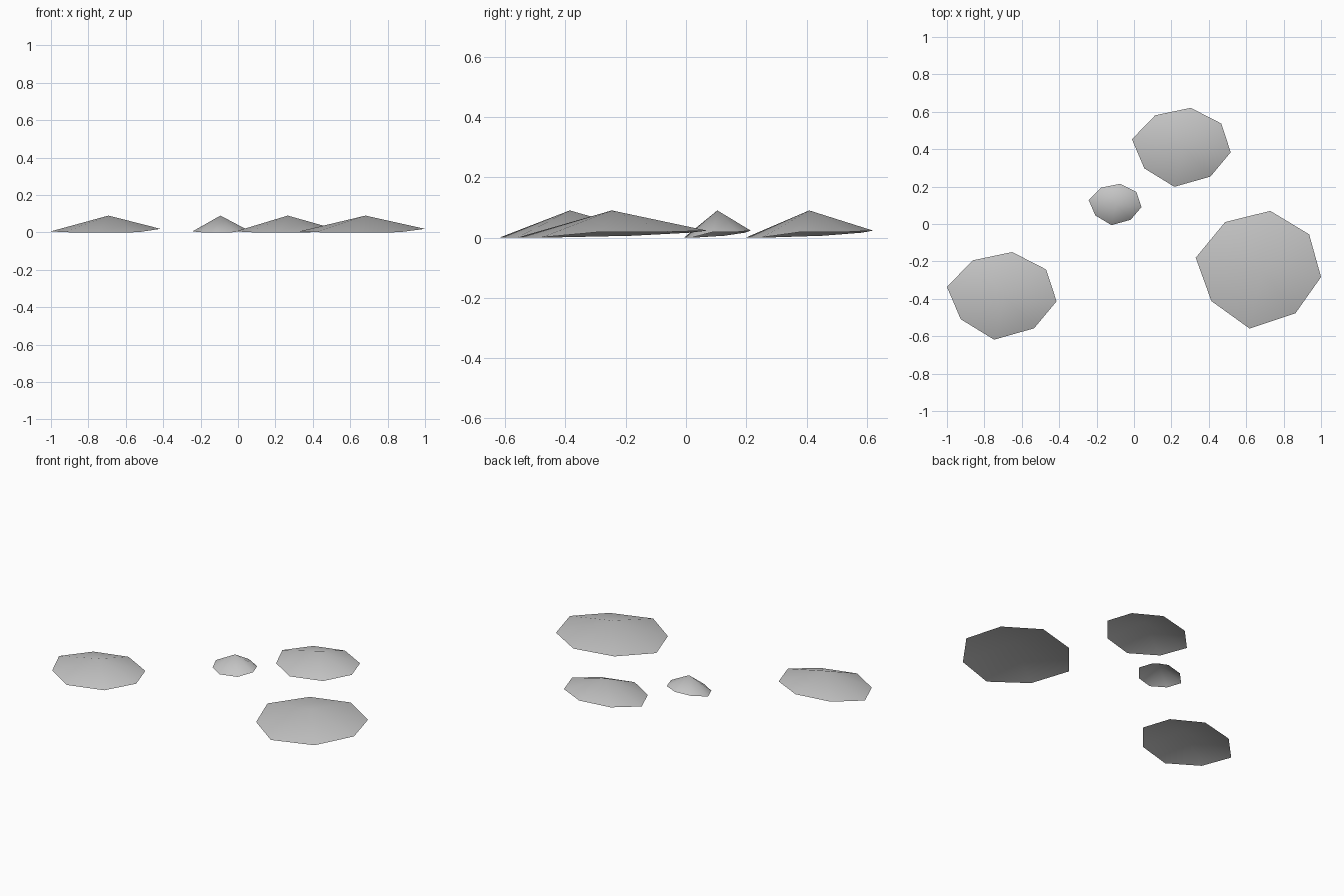
import bpy, bmesh

# Remove the default cube
cube = bpy.data.objects.get("Cube")
if cube:
    bpy.data.objects.remove(cube, do_unlink=True)

# Grey stone material
stone = bpy.data.materials.new("stone_grey")
stone.use_nodes = True
grey = (0.56, 0.56, 0.56, 1.0)
stone.diffuse_color = grey
stone.node_tree.nodes["Principled BSDF"].inputs["Base Color"].default_value = grey

# Irregular eight-sided rim: x and y as a share of the half size, z absolute
RIM = [(-1, .2, .006), (-.75, -.54, .001), (-.14, -1.01, 0), (.59, -.75, .001),
       (1, -.13, .019), (.81, .6, .019), (.19, 1, .023), (-.53, .81, .016)]
PEAK = (.05, -.01, .09)


def mound(name, cx, cy, half_x, half_y):
    """Low pointed shell, open underneath, with soft sides."""
    bm = bmesh.new()

    def place(p):
        return bm.verts.new((cx + p[0] * half_x, cy + p[1] * half_y, p[2]))

    rim = [place(p) for p in RIM]
    peak = place(PEAK)
    for a, b in zip(rim, rim[1:] + rim[:1]):
        bm.faces.new((a, b, peak)).smooth = True
    mesh = bpy.data.meshes.new(name)
    bm.to_mesh(mesh)
    bm.free()
    mesh.materials.append(stone)
    bpy.context.collection.objects.link(bpy.data.objects.new(name, mesh))


# Four mounds of different size
mound("large_mound", .665, -.243, .335, .313)
mound("right_mound", -.707, -.383, .293, .233)
mound("back_mound", .253, .411, .264, .21)
mound("small_mound", -.101, .105, .141, .11)
